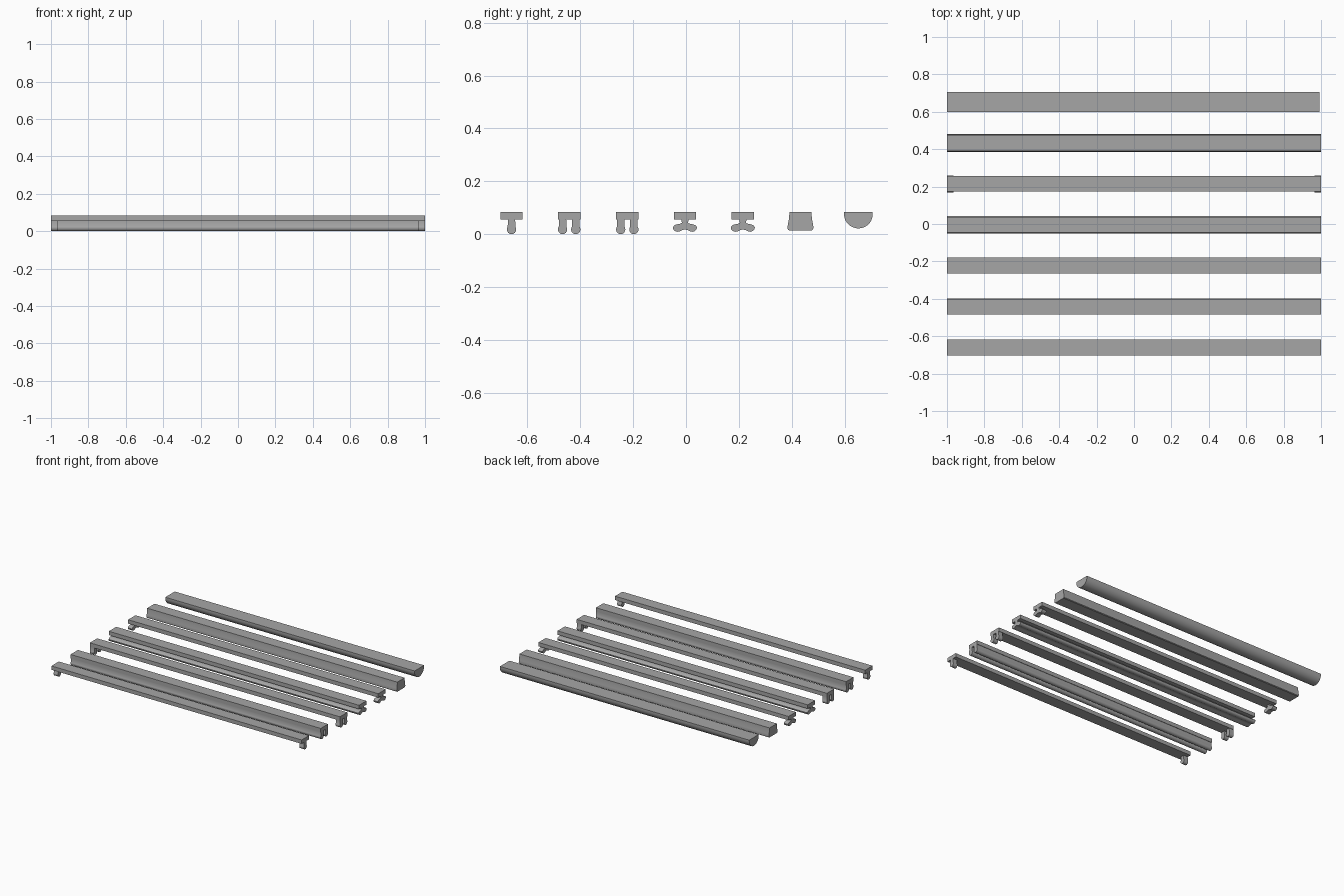
import bpy, bmesh, math

if "Cube" in bpy.data.objects:
    bpy.data.objects.remove(bpy.data.objects["Cube"])

grey = bpy.data.materials.new("mid_grey")
grey.diffuse_color = (0.38, 0.38, 0.38, 1)
grey.use_nodes = True
grey.node_tree.nodes["Principled BSDF"].inputs["Base Color"].default_value = grey.diffuse_color


def extrude(name, profile, x0, x1, y):
    """Extrude a (y, z) outline along x from x0 to x1, centred on y."""
    bm = bmesh.new()
    a = [bm.verts.new((x0, y + p, z)) for p, z in profile]
    face = bm.faces.new(a)
    res = bmesh.ops.extrude_face_region(bm, geom=[face])
    moved = [v for v in res["geom"] if isinstance(v, bmesh.types.BMVert)]
    bmesh.ops.translate(bm, verts=moved, vec=(x1 - x0, 0, 0))
    bmesh.ops.recalc_face_normals(bm, faces=bm.faces)
    me = bpy.data.meshes.new(name)
    bm.to_mesh(me)
    bm.free()
    me.materials.append(grey)
    ob = bpy.data.objects.new(name, me)
    bpy.context.collection.objects.link(ob)
    bpy.ops.object.select_all(action='DESELECT')
    ob.select_set(True)
    bpy.context.view_layer.objects.active = ob
    bpy.ops.object.shade_smooth_by_angle(angle=math.radians(35))


def arc(cy, cz, ry, rz, a0, a1, n):
    return [(cy + ry * math.cos(math.radians(a0 + (a1 - a0) * i / n)),
             cz + rz * math.sin(math.radians(a0 + (a1 - a0) * i / n))) for i in range(n + 1)]


def mirrored(half):
    """Close a right-half outline whose first and last points lie on the axis."""
    return half + [(-p, z) for p, z in reversed(half[1:-1])]


def bulb_leg(cy):
    # narrow neck ending in a round bead
    return ([(cy - 0.014, 0.056)] + arc(cy, 0.018, 0.0175, 0.018, 145, 395, 16)
            + [(cy + 0.014, 0.056)])


TOP, UNDER = 0.083, 0.055
bar = [(-0.042, UNDER), (0.042, UNDER), (0.042, TOP), (-0.042, TOP)]
neck = [(-0.014, 0.056), (-0.010, 0.036), (0.010, 0.036), (0.014, 0.056)]
wings = mirrored([(0, 0.044), (0.010, 0.043), (0.020, 0.039), (0.032, 0.037),
                  (0.041, 0.033), (0.0455, 0.026), (0.044, 0.018), (0.038, 0.012),
                  (0.030, 0.009), (0.021, 0.010), (0.011, 0.015), (0, 0.018)])

FULL = [(-1, 1)]                          # rail runs the whole length
ENDS = [(-1, -0.965), (0.965, 1)]         # short feet at both ends

# Flat bars with feet or rails below
strips = [
    ("single_foot", -0.66, [bulb_leg(0)], ENDS),
    ("twin_rail", -0.442, [bulb_leg(-0.025), bulb_leg(0.025)], FULL),
    ("twin_foot", -0.222, [bulb_leg(-0.025), bulb_leg(0.025)], ENDS),
    ("winged_rail", -0.004, [neck, wings], FULL),
    ("winged_foot", 0.215, [neck, wings], ENDS),
]
for name, y, parts, spans in strips:
    extrude(name + "_bar", bar, -1, 1, y)
    for i, part in enumerate(parts):
        for j, (x0, x1) in enumerate(spans):
            extrude(f"{name}_{i}_{j}", part, x0, x1, y)

# Solid bar with flared, rounded base
block = mirrored([(0, TOP), (0.042, TOP), (0.043, 0.060), (0.047, 0.040), (0.049, 0.026),
                  (0.048, 0.018), (0.043, 0.014), (0, 0.014)])
extrude("flared_bar", block, -1, 1, 0.433)

# Half-round bar, flat side up
extrude("half_round_bar", [(-0.054, TOP)] + arc(0, 0.075, 0.054, 0.053, 180, 360, 24)
        + [(0.054, TOP)], -1, 0.993, 0.652)
